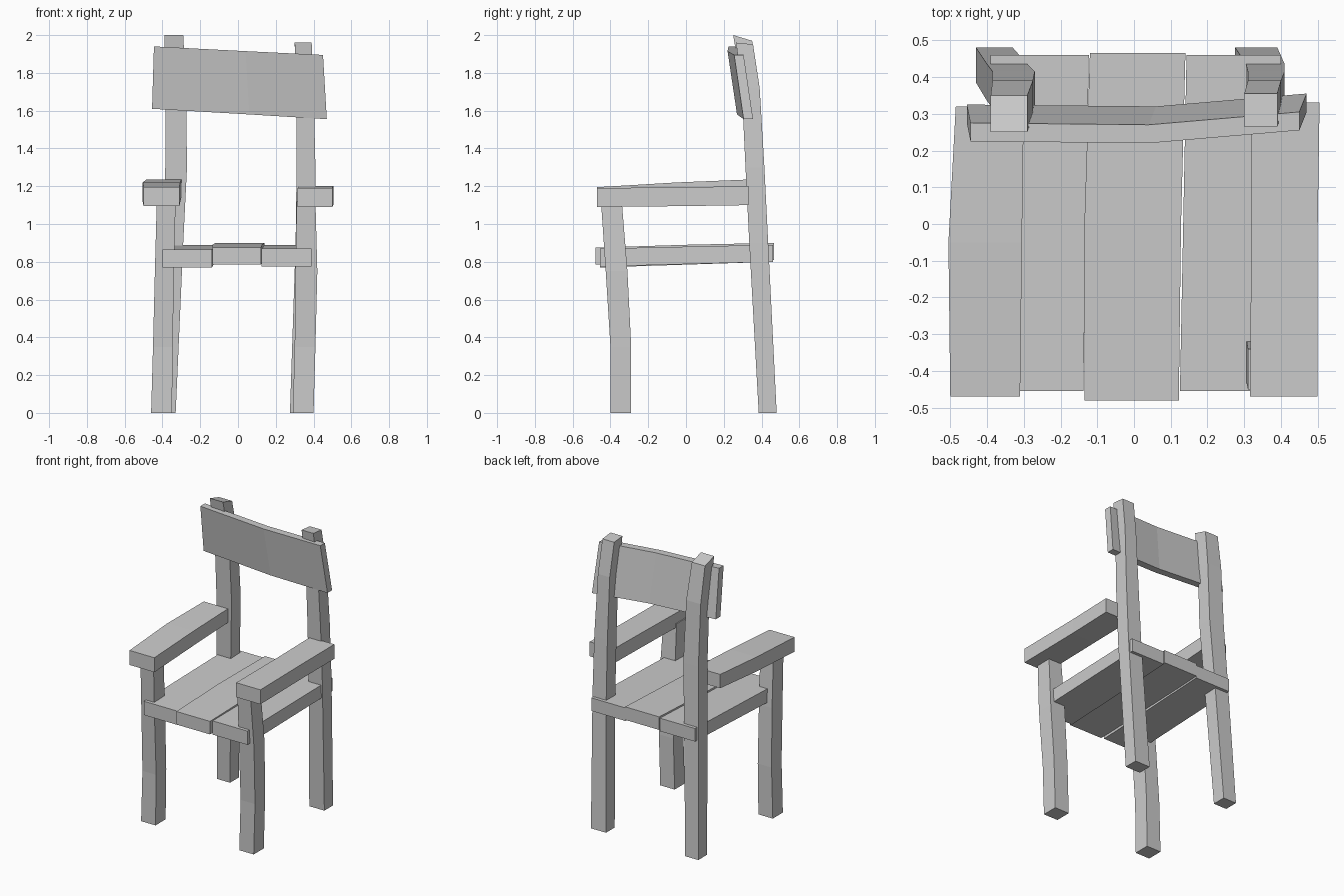
import bpy
import bmesh
from mathutils import Vector

default_cube = bpy.data.objects.get("Cube")
if default_cube:
    bpy.data.objects.remove(default_cube, do_unlink=True)


def make_material(name, value):
    material = bpy.data.materials.new(name)
    material.use_nodes = True
    colour = (value, value, value, 1.0)
    material.diffuse_color = colour
    material.node_tree.nodes["Principled BSDF"].inputs["Base Color"].default_value = colour
    return material


GREY = make_material("plain grey", 0.6)


def make_beam(name, sections):
    """Skin a row of four-cornered cross-sections into one closed timber."""
    bm = bmesh.new()
    rings = [[bm.verts.new(corner) for corner in section] for section in sections]
    for lower, upper in zip(rings, rings[1:]):
        for i in range(4):
            j = (i + 1) % 4
            bm.faces.new((lower[i], lower[j], upper[j], upper[i]))
    bm.faces.new(rings[0])
    bm.faces.new(rings[-1])
    bmesh.ops.recalc_face_normals(bm, faces=bm.faces[:])
    mesh = bpy.data.meshes.new(name)
    bm.to_mesh(mesh)
    bm.free()
    mesh.materials.append(GREY)
    beam = bpy.data.objects.new(name, mesh)
    bpy.context.collection.objects.link(beam)
    return beam


def rectangle(a, b):
    """Corners of a rectangle spanned by two (low, high) ranges."""
    return [(a[0], b[0]), (a[1], b[0]), (a[1], b[1]), (a[0], b[1])]


def make_upright(name, heights, x_ranges, y_ranges, top_slope=0.0):
    """Post that follows a bent path upwards, with a sloping top end."""
    sections = []
    for z, xs, ys in zip(heights, x_ranges, y_ranges):
        drop = top_slope if z == heights[-1] else 0.0
        sections.append([Vector((x, y, z - drop * (y - ys[0])))
                         for x, y in rectangle(xs, ys)])
    make_beam(name, sections)


def make_board(name, depths, x_ranges, z_ranges):
    """Board that runs from the front to the back."""
    make_beam(name, [[Vector((x, y, z)) for x, z in rectangle(xs, zs)]
                     for y, xs, zs in zip(depths, x_ranges, z_ranges)])


# Front legs, bowed forward towards the arms
front_heights = (0, 0.35, 0.75, 1.12)
front_depths = [(-0.40, -0.29), (-0.40, -0.29), (-0.425, -0.31), (-0.45, -0.34)]
make_upright("front_right_leg", front_heights,
             [(-0.46, -0.35), (-0.45, -0.345), (-0.44, -0.34), (-0.43, -0.33)],
             front_depths)
make_upright("front_left_leg", front_heights,
             [(0.29, 0.40), (0.30, 0.41), (0.305, 0.42), (0.31, 0.41)],
             front_depths)

# Back posts, leaning back at the foot and bent forward at the head
back_depths = [(0.385, 0.48), (0.335, 0.435), (0.315, 0.415), (0.295, 0.39)]
make_upright("back_right_post", (0, 0.9, 1.3, 1.72, 2),
             [(-0.43, -0.33), (-0.40, -0.29), (-0.385, -0.27),
              (-0.385, -0.275), (-0.39, -0.29)],
             back_depths + [(0.25, 0.35)], top_slope=0.3)
make_upright("back_left_post", (0, 0.9, 1.3, 1.72, 1.96),
             [(0.275, 0.39), (0.305, 0.41), (0.31, 0.41),
              (0.31, 0.40), (0.30, 0.39)],
             back_depths + [(0.265, 0.355)], top_slope=0.1)

# Seat planks, rising slightly to the back
make_board("seat_plank_right", (-0.455, 0.46),
           [(-0.40, -0.138), (-0.39, -0.123)], [(0.77, 0.865), (0.80, 0.89)])
make_board("seat_plank_middle", (-0.48, 0, 0.465),
           [(-0.135, 0.122), (-0.135, 0.128), (-0.12, 0.14)],
           [(0.785, 0.875), (0.80, 0.89), (0.81, 0.90)])
make_board("seat_plank_left", (-0.455, 0.46),
           [(0.125, 0.39), (0.143, 0.40)], [(0.775, 0.87), (0.80, 0.89)])

# Armrests, the right one tilted up towards the back
make_board("right_armrest", (-0.47, -0.05, 0.32),
           [(-0.50, -0.31), (-0.505, -0.305), (-0.485, -0.30)],
           [(1.095, 1.195), (1.12, 1.22), (1.14, 1.235)])
make_board("left_armrest", (-0.47, 0, 0.33),
           [(0.315, 0.50), (0.32, 0.50), (0.32, 0.505)],
           [(1.09, 1.19), (1.095, 1.195), (1.10, 1.20)])

# Backrest board, gently curved and reclined
backrest_sections = []
for x, low, high, front in ((-0.45, 1.61, 1.94, 0.225),
                            (0.05, 1.58, 1.915, 0.22),
                            (0.46, 1.555, 1.895, 0.255)):
    lean, thickness = 0.05, 0.05
    slant = 0.01 if x > 0 else -0.005
    backrest_sections.append([
        Vector((x + slant, front + lean, low)),
        Vector((x + slant, front + lean + thickness, low)),
        Vector((x - slant, front + thickness, high)),
        Vector((x - slant, front, high))])
make_beam("backrest_board", backrest_sections)
